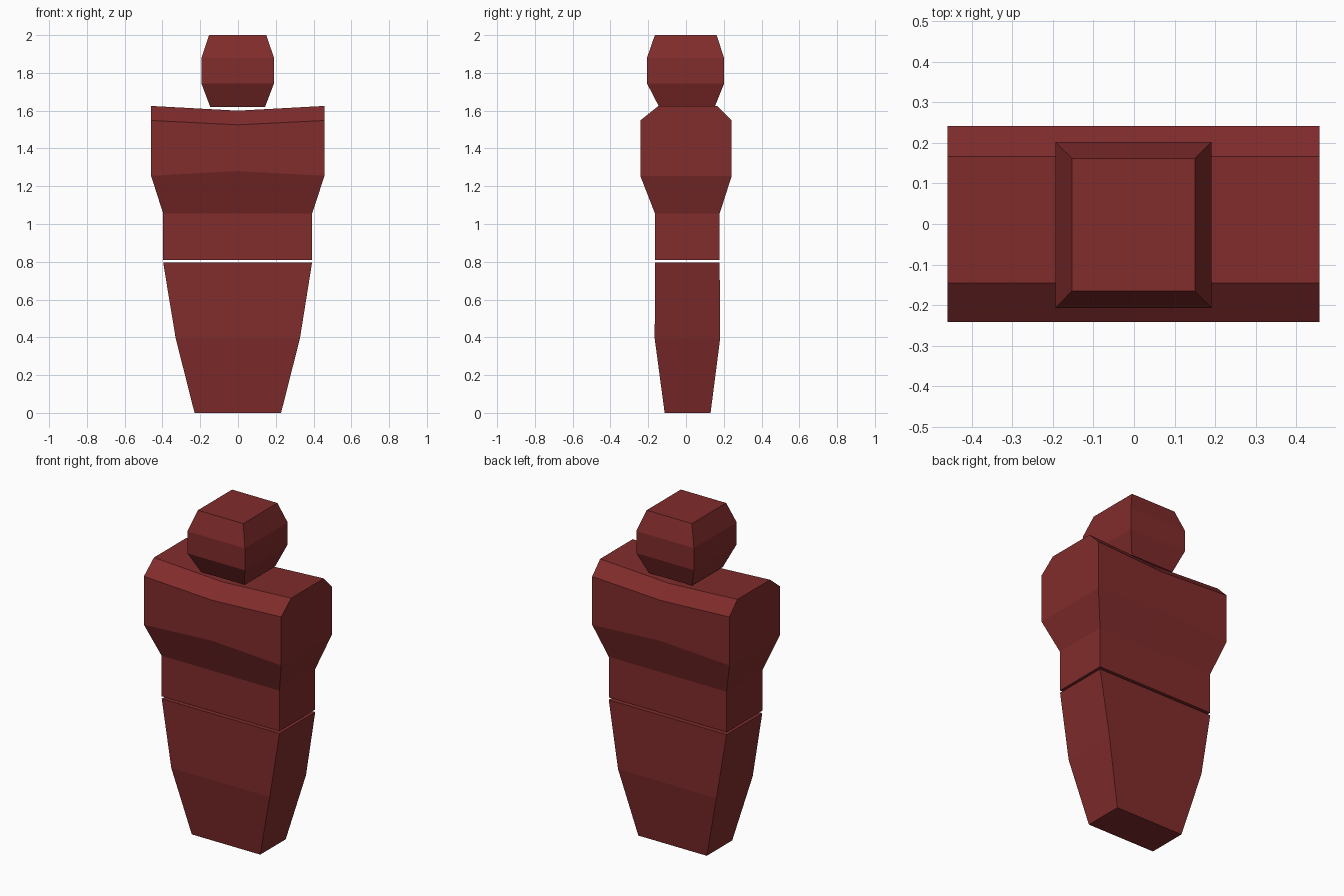
import bpy, bmesh

if "Cube" in bpy.data.objects:
    bpy.data.objects.remove(bpy.data.objects["Cube"])

red = bpy.data.materials.new("dark_red")
red.diffuse_color = (0.22, 0.025, 0.025, 1)
red.use_nodes = True
red.node_tree.nodes["Principled BSDF"].inputs["Base Color"].default_value = red.diffuse_color


def loft(name, rings):
    """Stack of rectangular rings (z at sides, z at centre, x0, x1, y0, y1), split at the centre line."""
    bm = bmesh.new()
    loops = []
    for z, zc, x0, x1, y0, y1 in rings:
        xm = (x0 + x1) / 2
        pts = [(x0, y0, z), (xm, y0, zc), (x1, y0, z),
               (x1, y1, z), (xm, y1, zc), (x0, y1, z)]
        loops.append([bm.verts.new(p) for p in pts])
    for a, b in zip(loops, loops[1:]):
        for i in range(6):
            j = (i + 1) % 6
            bm.faces.new((a[i], a[j], b[j], b[i]))
    # caps, two quads each
    for r in (loops[0], loops[-1]):
        bm.faces.new((r[0], r[1], r[4], r[5]))
        bm.faces.new((r[1], r[2], r[3], r[4]))
    bmesh.ops.recalc_face_normals(bm, faces=bm.faces)
    mesh = bpy.data.meshes.new(name)
    bm.to_mesh(mesh)
    bm.free()
    mesh.materials.append(red)
    obj = bpy.data.objects.new(name, mesh)
    bpy.context.collection.objects.link(obj)
    return obj


# Tapered lower body
loft("legs", [
    (0.00, 0.00, -0.23, 0.228, -0.113, 0.13),
    (0.395, 0.395, -0.33, 0.328, -0.166, 0.181),
    (0.795, 0.795, -0.396, 0.392, -0.163, 0.178),
])

# Torso with broad shoulders dipping at the centre
loft("torso", [
    (0.81, 0.81, -0.396, 0.392, -0.164, 0.178),
    (1.055, 1.055, -0.396, 0.392, -0.164, 0.178),
    (1.255, 1.28, -0.46, 0.458, -0.242, 0.242),
    (1.548, 1.525, -0.46, 0.458, -0.242, 0.242),
    (1.625, 1.60, -0.46, 0.458, -0.146, 0.166),
])

# Faceted head
loft("head", [
    (1.62, 1.62, -0.147, 0.143, -0.142, 0.152),
    (1.745, 1.745, -0.194, 0.191, -0.207, 0.202),
    (1.878, 1.878, -0.194, 0.191, -0.207, 0.202),
    (2.00, 2.00, -0.153, 0.150, -0.165, 0.162),
])
